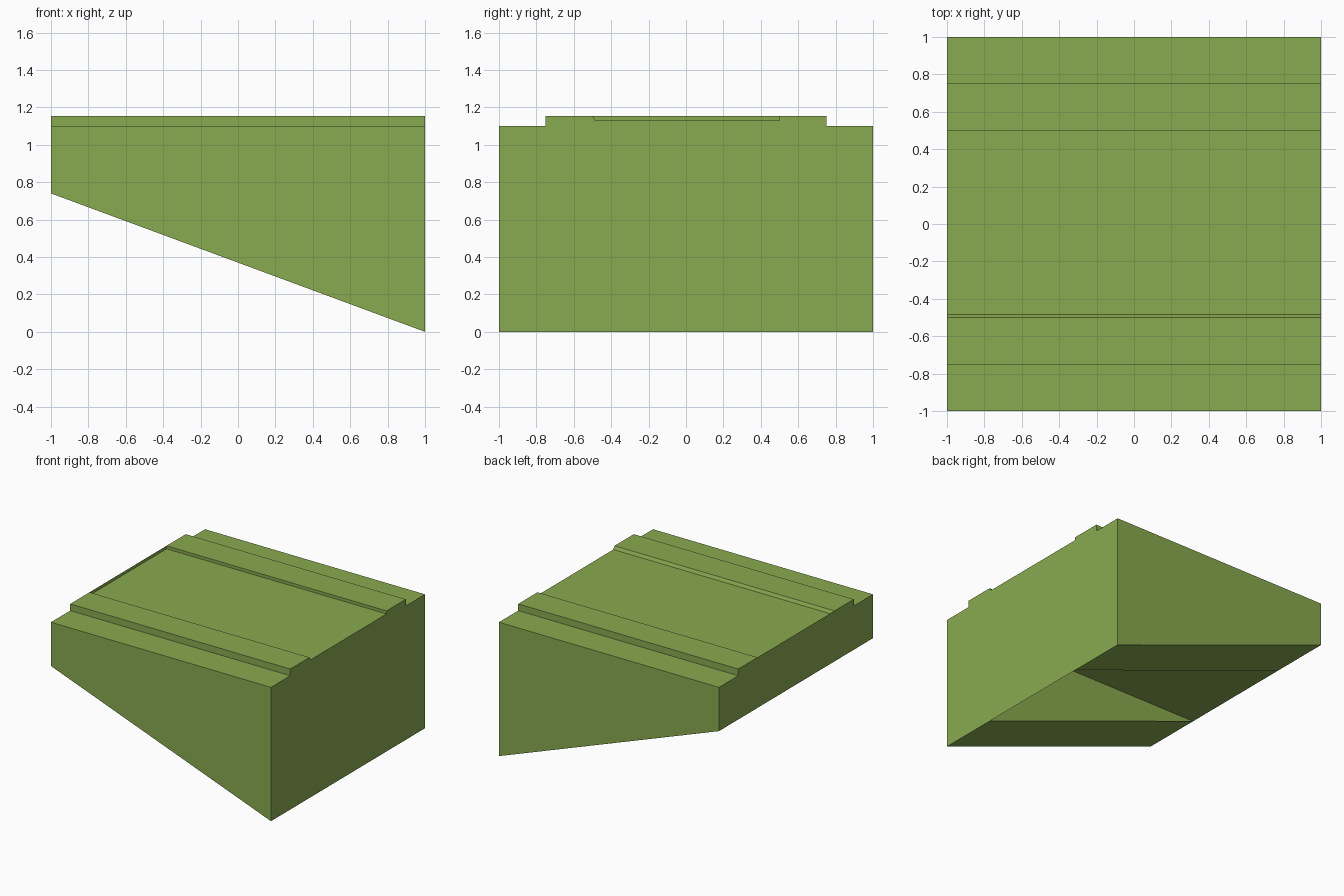
import bpy, bmesh

if "Cube" in bpy.data.objects:
    bpy.data.objects.remove(bpy.data.objects["Cube"])

RAISED, DECK, FLOOR, CEIL = 1.155, 1.10, 1.13, 0.74

# Cross-section (y, z), seen from +x, counter-clockwise; b is the sloping underside height
def section(b):
    return [(-1, b), (-0.5, b), (-0.5, CEIL), (0.5, CEIL), (0.5, b), (1, b),
            (1, DECK), (0.75, DECK), (0.75, RAISED), (0.5, RAISED),
            (0.5, FLOOR), (-0.485, FLOOR), (-0.5, RAISED), (-0.75, RAISED),
            (-0.75, DECK), (-1, DECK)]

bm = bmesh.new()
left = [bm.verts.new((-1, y, z)) for y, z in section(CEIL)]
right = [bm.verts.new((1, y, z)) for y, z in section(0)]
n = len(left)

# Long faces: deck, rails, groove, sides, underside strips and channel
for i in range(n):
    j = (i + 1) % n
    bm.faces.new((left[i], left[j], right[j], right[i]))

# Tall end sheet closes the channel; short end sheet closes the groove
bm.faces.new([v for i, v in enumerate(right) if i not in (2, 3)])
bm.faces.new([v for i, v in enumerate(left) if i not in (2, 3, 10, 11)][::-1])

# The channel runs out to nothing at the short end
bmesh.ops.remove_doubles(bm, verts=bm.verts, dist=1e-5)

mesh = bpy.data.meshes.new("ramp_block")
bm.to_mesh(mesh)
bm.free()
block = bpy.data.objects.new("ramp_block", mesh)
bpy.context.collection.objects.link(block)

# Green paint
green = bpy.data.materials.new("green")
green.diffuse_color = (0.25, 0.40, 0.08, 1)
green.use_nodes = True
green.node_tree.nodes["Principled BSDF"].inputs["Base Color"].default_value = green.diffuse_color
mesh.materials.append(green)
